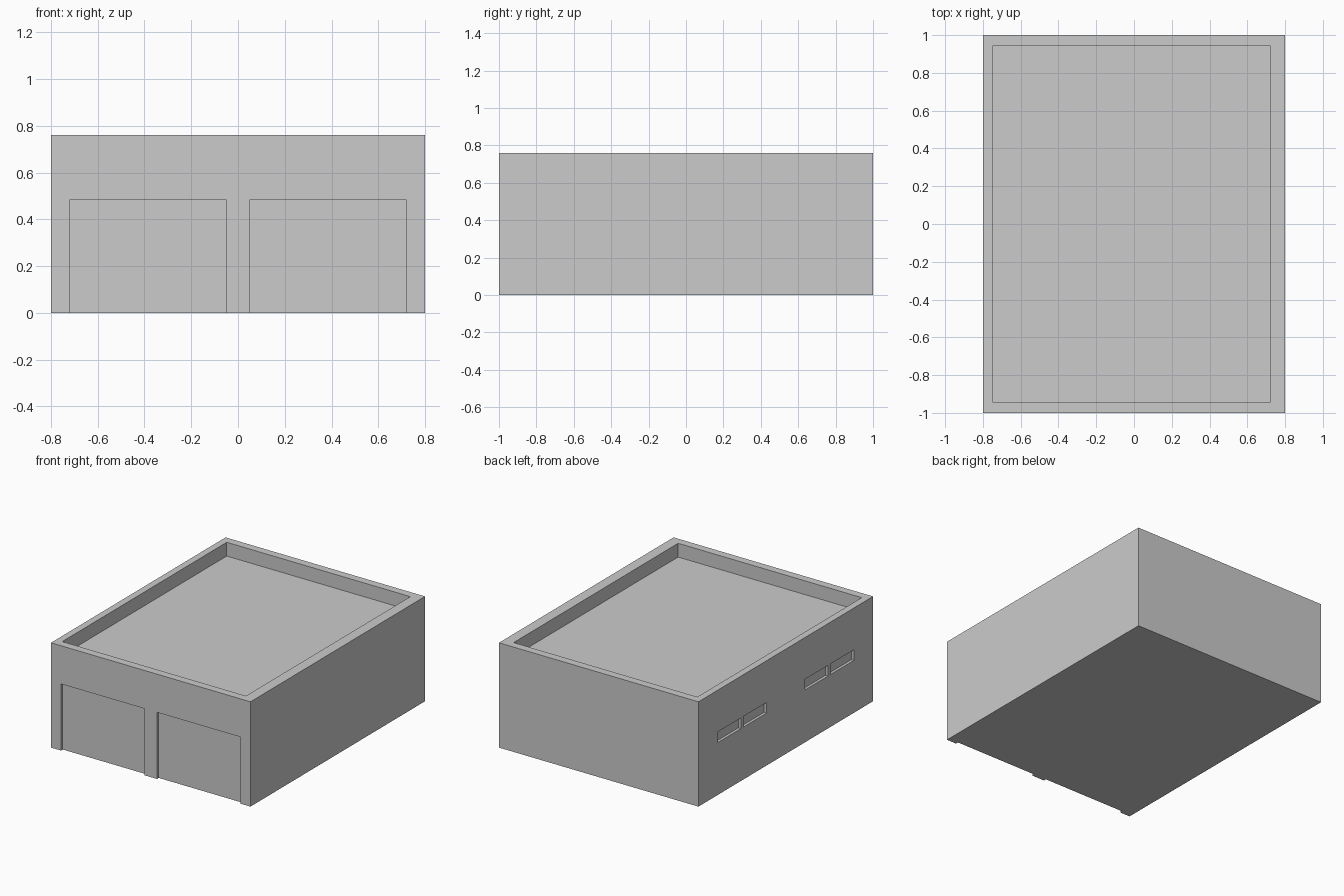
import bpy

if "Cube" in bpy.data.objects:
    bpy.data.objects.remove(bpy.data.objects["Cube"])

HEIGHT = 0.76
DEPTH = 0.02   # door and window recess
OUT = 0.1      # how far cutters stick out of the walls


def box(name, x, y, z):
    """Axis-aligned box from (min, max) ranges."""
    verts = [(a, b, c) for a in x for b in y for c in z]
    faces = [(0, 1, 3, 2), (4, 6, 7, 5), (0, 4, 5, 1),
             (2, 3, 7, 6), (0, 2, 6, 4), (1, 5, 7, 3)]
    mesh = bpy.data.meshes.new(name)
    mesh.from_pydata(verts, [], faces)
    obj = bpy.data.objects.new(name, mesh)
    bpy.context.collection.objects.link(obj)
    return obj


# Main building block
building = box("garage_building", (-0.8, 0.8), (-1, 1), (0, HEIGHT))

# Sunken flat roof behind the parapet
cutters = [box("roof_cutter", (-0.75, 0.723), (-0.942, 0.942),
               (HEIGHT - 0.10, HEIGHT + OUT))]

# Two garage door recesses in the front
for x in ((-0.72, -0.05), (0.05, 0.72)):
    cutters.append(box("door_cutter", x, (-1 - OUT, -1 + DEPTH), (-OUT, 0.483)))

# Two pairs of slim windows in the left wall
for y in ((-0.78, -0.515), (-0.485, -0.22), (0.22, 0.485), (0.515, 0.78)):
    cutters.append(box("window_cutter", (-0.8 - OUT, -0.8 + DEPTH), y, (0.38, 0.457)))

# Carve the recesses, then discard the cutters
bpy.context.view_layer.objects.active = building
for cutter in cutters:
    cutter.hide_render = True
    mod = building.modifiers.new("carve", 'BOOLEAN')
    mod.operation = 'DIFFERENCE'
    mod.solver = 'EXACT'
    mod.object = cutter
    bpy.ops.object.modifier_apply(modifier=mod.name)
    bpy.data.objects.remove(cutter, do_unlink=True)
